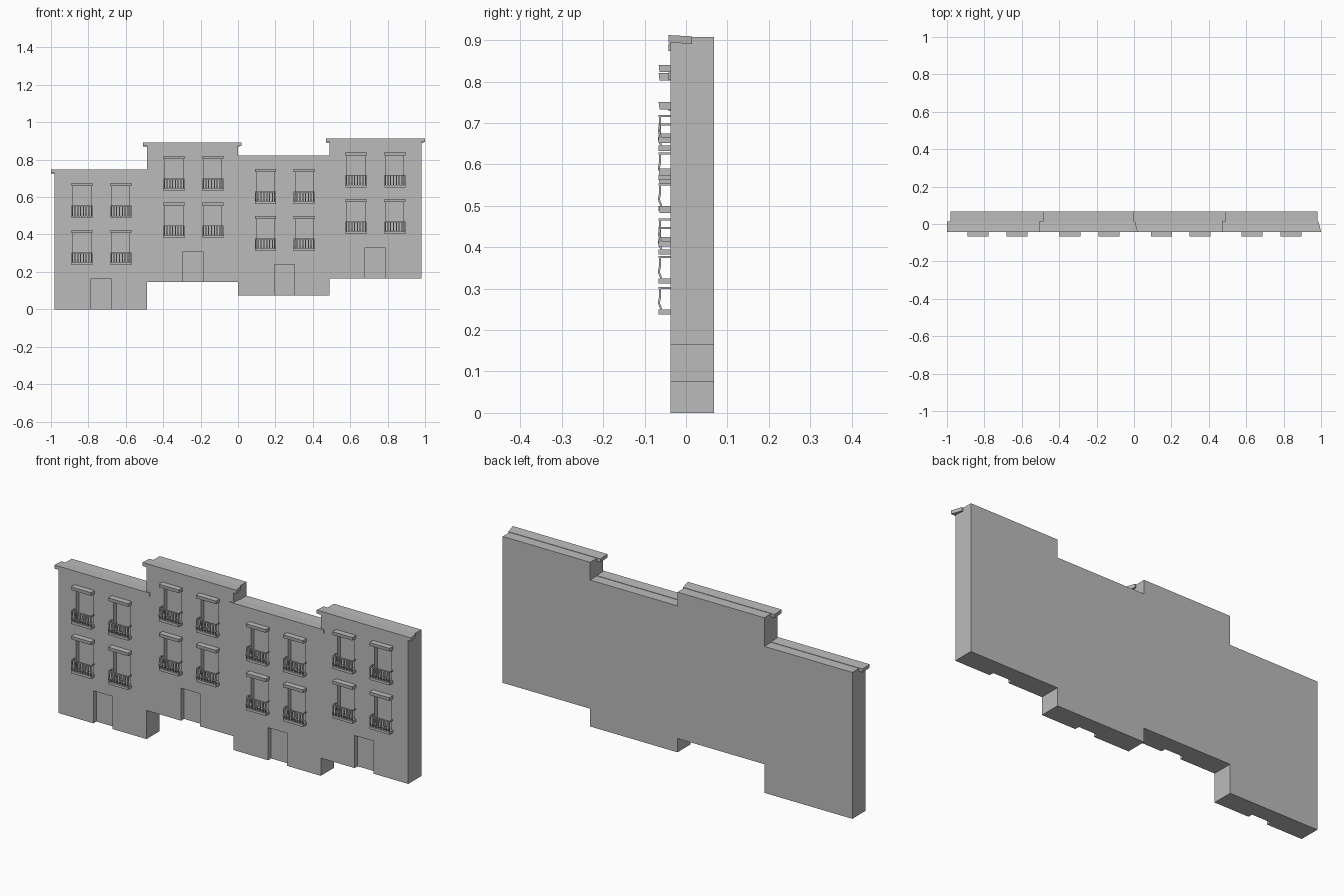
import bpy, bmesh

cube = bpy.data.objects.get("Cube")
if cube:
    bpy.data.objects.remove(cube, do_unlink=True)

stone = bpy.data.materials.new("grey stone")
stone.use_nodes = True
grey = (0.5, 0.5, 0.5, 1)
stone.diffuse_color = grey
stone.node_tree.nodes["Principled BSDF"].inputs["Base Color"].default_value = grey

FRONT, BACK = -0.037, 0.068
HEIGHT = 0.742
RECESS = 0.024
FLOORS = (0.237, 0.487)        # underside of each balcony slab
COLUMNS = (-0.102, 0.106)      # window centres from the house centre
HALF_WIN, HALF_SLAB = 0.047, 0.056
DOOR = (-0.053, 0.053)


def box(bm, x0, x1, y0, y1, z0, z1):
    prism(bm, [(y0, z0), (y1, z0), (y1, z1), (y0, z1)], x0, x1)


def prism(bm, profile, x0, x1):
    """Extrude a (y, z) profile along x."""
    a = [bm.verts.new((x0, y, z)) for y, z in profile]
    b = [bm.verts.new((x1, y, z)) for y, z in profile]
    n = len(a)
    bm.faces.new(a)
    bm.faces.new(b[::-1])
    for i in range(n):
        j = (i + 1) % n
        bm.faces.new((a[i], b[i], b[j], a[j]))


def to_mesh(bm, name):
    bmesh.ops.recalc_face_normals(bm, faces=bm.faces)
    mesh = bpy.data.meshes.new(name)
    bm.to_mesh(mesh)
    bm.free()
    mesh.materials.append(stone)
    return mesh


def place(name, mesh, x=0, z=0):
    ob = bpy.data.objects.new(name, mesh)
    ob.location = (x, 0, z)
    bpy.context.collection.objects.link(ob)


def house_mesh(left, right):
    """Block whose front is a grid of cells, with openings pushed inward."""
    holes = [(DOOR[0], DOOR[1], 0.0, 0.165)]
    holes += [(c - HALF_WIN, c + HALF_WIN, f + 0.006, f + 0.178)
              for c in COLUMNS for f in FLOORS]
    xs = sorted({left, right} | {v for h in holes for v in h[:2]})
    zs = sorted({0.0, HEIGHT} | {v for h in holes for v in h[2:]})
    bm = bmesh.new()

    def quad(*pts):
        bm.faces.new([bm.verts.new(p) for p in pts])

    for x0, x1 in zip(xs, xs[1:]):
        for z0, z1 in zip(zs, zs[1:]):
            mx, mz = (x0 + x1) / 2, (z0 + z1) / 2
            if not any(a < mx < b and c < mz < d for a, b, c, d in holes):
                quad((x0, FRONT, z0), (x1, FRONT, z0), (x1, FRONT, z1), (x0, FRONT, z1))
    # Recessed panels and reveals
    inner = FRONT + RECESS
    for a, b, c, d in holes:
        quad((a, inner, c), (b, inner, c), (b, inner, d), (a, inner, d))
        loop = [(a, c), (b, c), (b, d), (a, d)]
        for (px, pz), (qx, qz) in zip(loop, loop[1:] + loop[:1]):
            if pz == qz == 0:
                continue
            quad((px, FRONT, pz), (qx, FRONT, qz), (qx, inner, qz), (px, inner, pz))
    # Back, sides, roof and underside, stepped around the doorway
    quad((right, BACK, 0), (left, BACK, 0), (left, BACK, HEIGHT), (right, BACK, HEIGHT))
    for x in (left, right):
        quad((x, FRONT, 0), (x, FRONT, HEIGHT), (x, BACK, HEIGHT), (x, BACK, 0))
    quad((left, FRONT, HEIGHT), (right, FRONT, HEIGHT), (right, BACK, HEIGHT), (left, BACK, HEIGHT))
    for x0, x1, y in ((left, DOOR[0], FRONT), (*DOOR, inner), (DOOR[1], right, FRONT)):
        quad((x0, y, 0), (x0, BACK, 0), (x1, BACK, 0), (x1, y, 0))
    bmesh.ops.remove_doubles(bm, verts=bm.verts, dist=0.0001)
    bmesh.ops.dissolve_limit(bm, angle_limit=0.01, verts=bm.verts, edges=bm.edges)
    return to_mesh(bm, "house")


def cornice_mesh(left, right):
    """Thin eaves band overhanging both ends, tapered at its right end."""
    bm = bmesh.new()
    prism(bm, [(-0.042, 0.729), (0.014, 0.726), (0.014, 0.744), (-0.042, 0.747)],
          left - 0.02, right + 0.02)
    for v in bm.verts:
        if v.co.x > right and v.co.y > 0:
            v.co.x -= 0.014
    return to_mesh(bm, "cornice")


def lintel_mesh():
    bm = bmesh.new()
    prism(bm, [(-0.064, 0.171), (FRONT, 0.171), (FRONT, 0.188), (-0.066, 0.188)],
          -HALF_SLAB, HALF_SLAB)
    return to_mesh(bm, "lintel")


def balcony_mesh():
    """Slab, bowed balusters and a handrail returning to the wall."""
    bm = bmesh.new()
    w = HALF_SLAB
    box(bm, -w, w, -0.066, FRONT, 0, 0.013)
    curve = [(-0.062, 0.012), (-0.068, 0.028), (-0.065, 0.045), (-0.065, 0.064)]
    profile = curve + [(y + 0.005, z) for y, z in reversed(curve)]
    count = 8
    for i in range(count):
        x = -w + 0.003 + i * (2 * w - 0.006) / (count - 1)
        prism(bm, profile, x - 0.003, x + 0.003)
    box(bm, -w, w, -0.066, -0.059, 0.062, 0.067)
    for s in (-1, 1):
        x0, x1 = sorted((s * w, s * (w - 0.005)))
        box(bm, x0, x1, -0.06, FRONT, 0.062, 0.067)
    return to_mesh(bm, "balcony")


lintel, balcony = lintel_mesh(), balcony_mesh()

# Row of four stepped houses: left edge, right edge, centre, ground height
row = [(-0.98, -0.487, -0.732, 0.0), (-0.487, 0.0, -0.24, 0.145),
       (0.0, 0.49, 0.248, 0.075), (0.49, 0.98, 0.733, 0.165)]
for n, (left, right, centre, ground) in enumerate(row, 1):
    edges = (left - centre, right - centre)
    place(f"house_{n}", house_mesh(*edges), centre, ground)
    place(f"cornice_{n}", cornice_mesh(*edges), centre, ground)
    for c in COLUMNS:
        for f in FLOORS:
            place(f"lintel_{n}", lintel, centre + c, ground + f)
            place(f"balcony_{n}", balcony, centre + c, ground + f)
